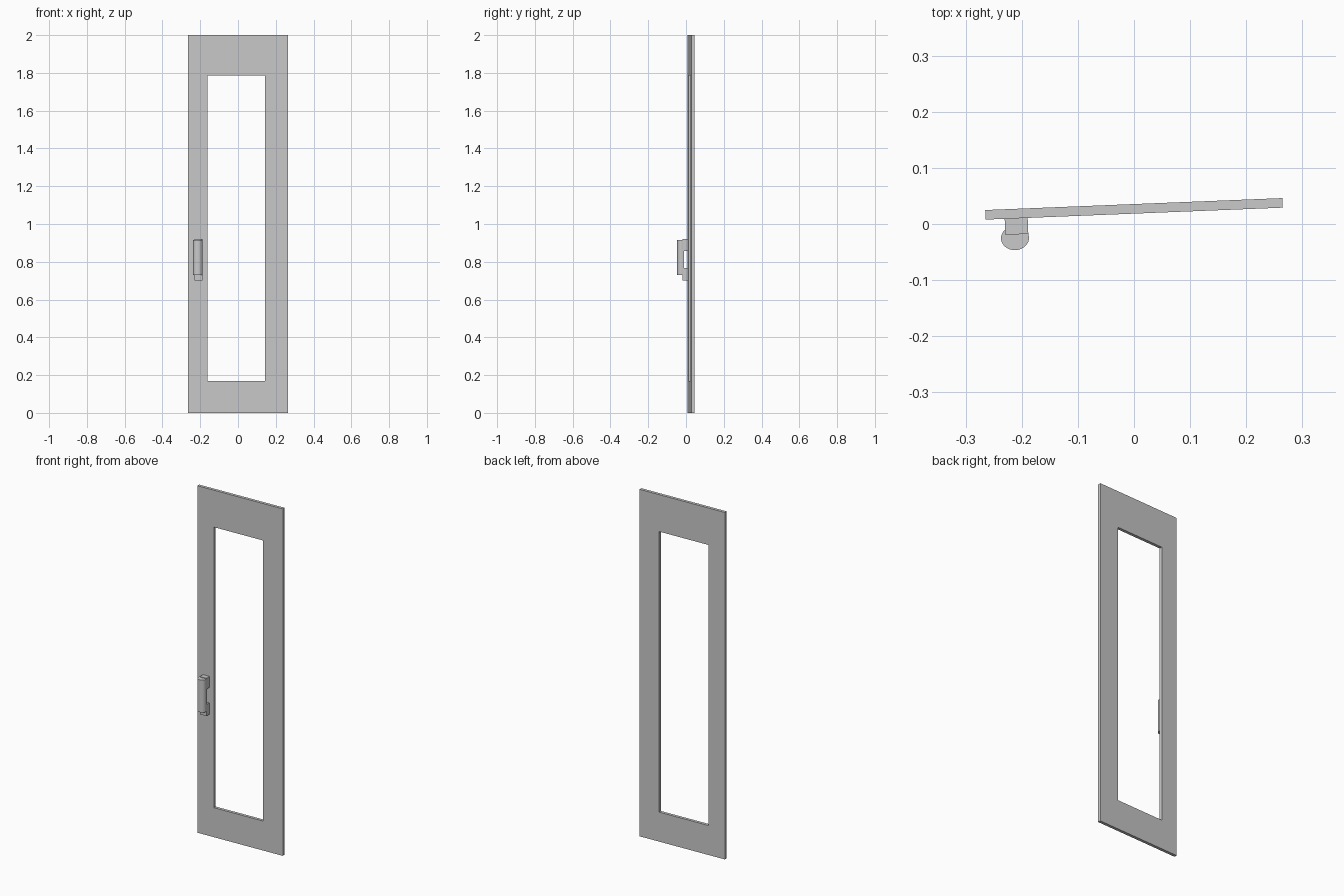
import bpy, bmesh
from math import radians
from mathutils import Matrix

cube = bpy.data.objects.get("Cube")
if cube:
    bpy.data.objects.remove(cube, do_unlink=True)

grey = bpy.data.materials.new("light grey")
grey.use_nodes = True
colour = (0.59, 0.59, 0.59, 1)
grey.diffuse_color = colour
grey.node_tree.nodes["Principled BSDF"].inputs["Base Color"].default_value = colour

# The door stands slightly ajar
SWING = Matrix.Translation((0, 0.027, 0)) @ Matrix.Rotation(radians(2.3), 4, "Z")


def add_object(name, bm):
    bmesh.ops.recalc_face_normals(bm, faces=bm.faces)
    mesh = bpy.data.meshes.new(name)
    bm.to_mesh(mesh)
    bm.free()
    mesh.materials.append(grey)
    obj = bpy.data.objects.new(name, mesh)
    bpy.context.collection.objects.link(obj)
    obj.matrix_world = SWING
    return obj


def box(name, low, high):
    bm = bmesh.new()
    bmesh.ops.create_cube(bm, size=1)
    for v in bm.verts:
        v.co = [l + (h - l) * (c + 0.5) for l, h, c in zip(low, high, v.co)]
    return add_object(name, bm)


def cut(obj, cutter):
    mod = obj.modifiers.new("grip gap", "BOOLEAN")
    mod.operation = "DIFFERENCE"
    mod.solver = "EXACT"
    mod.object = cutter


# Door frame: rectangular ring extruded through its thickness
def rectangle(bm, x0, x1, z0, z1, y):
    return [bm.verts.new((x, y, z)) for x, z in ((x0, z0), (x1, z0), (x1, z1), (x0, z1))]


HALF = 0.0085
bm = bmesh.new()
outer = rectangle(bm, -0.265, 0.265, 0, 2, -HALF)
inner = rectangle(bm, -0.162, 0.143, 0.17, 1.787, -HALF)
ring = []
for i in range(4):
    j = (i + 1) % 4
    ring.append(bm.faces.new((outer[i], outer[j], inner[j], inner[i])))
back = bmesh.ops.extrude_face_region(bm, geom=ring, use_keep_orig=True)["geom"]
bmesh.ops.translate(bm, vec=(0, 2 * HALF, 0),
                    verts=[g for g in back if isinstance(g, bmesh.types.BMVert)])
add_object("door_frame", bm)

# Handle mounts: one block, split in two by the finger gap
mounts = box("handle_mounts", (-0.231, -0.037, 0.702), (-0.19, -HALF, 0.92))

# Rounded handle bar
bm = bmesh.new()
bmesh.ops.create_cone(bm, cap_ends=True, segments=32, radius1=1, radius2=1, depth=1,
                      matrix=Matrix.Translation((-0.214, -0.0435, 0.823))
                      @ Matrix.Diagonal((0.025, 0.0215, 0.187, 1)))
bar = add_object("handle_bar", bm)

# Finger gap behind the bar
gap = box("finger_gap_cutter", (-0.26, -0.031, 0.767), (-0.17, 0, 0.857))
gap.hide_render = True
gap.hide_viewport = True
cut(mounts, gap)
cut(bar, gap)

# Smooth bar with crisp edges
bpy.ops.object.select_all(action="DESELECT")
bar.select_set(True)
bpy.context.view_layer.objects.active = bar
bpy.ops.object.shade_smooth_by_angle(angle=radians(30))
